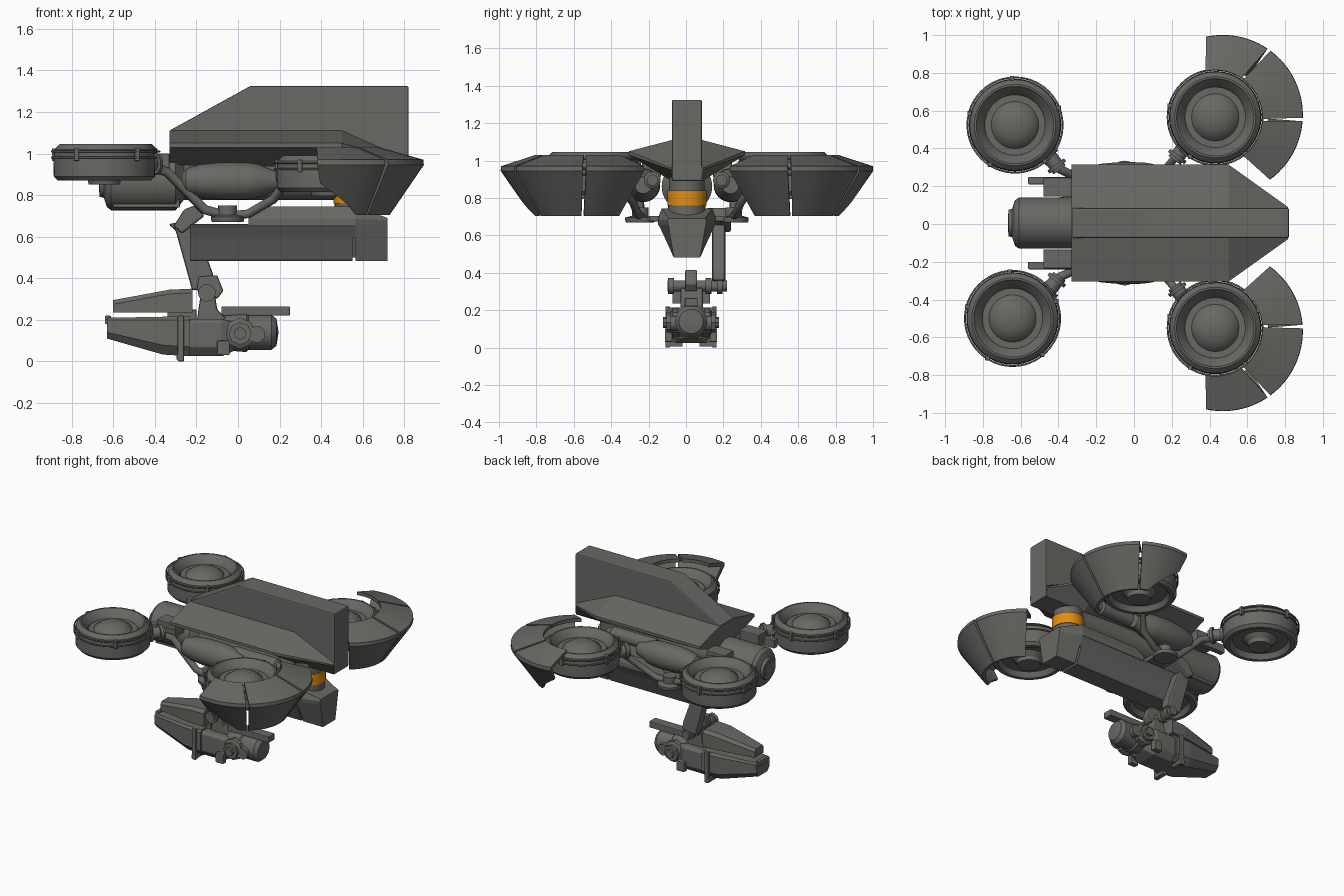
import bpy, bmesh, math
from mathutils import Vector

cube = bpy.data.objects.get("Cube")
if cube:
    bpy.data.objects.remove(cube)


def material(name, rgb):
    m = bpy.data.materials.new(name)
    m.use_nodes = True
    m.diffuse_color = (*rgb, 1)
    bsdf = m.node_tree.nodes["Principled BSDF"]
    bsdf.inputs["Base Color"].default_value = (*rgb, 1)
    bsdf.inputs["Roughness"].default_value = 0.7
    return m


GREY = material("dark grey", (0.138, 0.138, 0.128))
ORANGE = material("orange", (0.75, 0.27, 0.005))
MID = 0.005  # y of the symmetry plane


def loft(name, rings, mat=GREY, bevel=0, smooth=False):
    """Join rings of points into a skin, closing the two ends."""
    bm = bmesh.new()
    vs = [[bm.verts.new(p) for p in ring] for ring in rings]
    n = len(rings[0])
    for a, b in zip(vs, vs[1:]):
        for i in range(n):
            j = (i + 1) % n
            bm.faces.new((a[i], a[j], b[j], b[i]))
    bm.faces.new(vs[0])
    bm.faces.new(vs[-1])
    bmesh.ops.remove_doubles(bm, verts=bm.verts, dist=0.0001)
    bmesh.ops.recalc_face_normals(bm, faces=bm.faces)
    me = bpy.data.meshes.new(name)
    bm.to_mesh(me)
    bm.free()
    ob = bpy.data.objects.new(name, me)
    bpy.context.collection.objects.link(ob)
    me.materials.append(mat)
    if bevel:
        mod = ob.modifiers.new("soft edge", "BEVEL")
        mod.width, mod.segments = bevel, 2
    if smooth:
        bpy.ops.object.select_all(action="DESELECT")
        ob.select_set(True)
        bpy.context.view_layer.objects.active = ob
        bpy.ops.object.shade_smooth_by_angle(angle=math.radians(32))
    return ob


def lathe(name, profile, origin, axis, mat=GREY, n=40):
    """Turn (radius, distance) pairs around an axis through origin."""
    q = Vector((0, 0, 1)).rotation_difference(Vector(axis))
    o = Vector(origin)
    rings = [[o + q @ Vector((r * math.cos(t), r * math.sin(t), h))
              for t in (math.tau * i / n for i in range(n))] for r, h in profile]
    return loft(name, rings, mat, smooth=True)


def rod(name, a, b, r, mat=GREY, n=24):
    d = Vector(b) - Vector(a)
    return lathe(name, [(r, 0), (r, d.length)], a, d.normalized(), mat, n)


def prism(name, outline, y0, y1, bevel=0):
    """Extrude an xz outline across y."""
    return loft(name, [[(x, y, z) for x, z in outline] for y in (y0, y1)], bevel=bevel)


def box(name, lo, hi, bevel=0.005):
    return prism(name, [(lo[0], lo[2]), (hi[0], lo[2]), (hi[0], hi[2]), (lo[0], hi[2])],
                 lo[1], hi[1], bevel)


def section(x, half):
    """Mirror a half section of (y, z) about the symmetry plane."""
    return [(x, MID + y, z) for y, z in half] + [(x, MID - y, z) for y, z in reversed(half)]


def tube(name, pts, r):
    cu = bpy.data.curves.new(name, "CURVE")
    cu.dimensions, cu.bevel_depth, cu.bevel_resolution, cu.use_fill_caps = "3D", r, 3, True
    sp = cu.splines.new("POLY")
    sp.points.add(len(pts) - 1)
    for p, co in zip(sp.points, pts):
        p.co = (*co, 1)
    cu.materials.append(GREY)
    bpy.context.collection.objects.link(bpy.data.objects.new(name, cu))


# Upper hull and tall fin
loft("hull", [
    section(-0.33, [(0.08, 1.11), (0.31, 1.05), (0.31, 1.03), (0.08, 0.95)]),
    section(0.5, [(0.08, 1.11), (0.31, 1.05), (0.31, 1.03), (0.08, 0.89)]),
    section(0.815, [(0.08, 0.97), (0.085, 0.96), (0.085, 0.95), (0.08, 0.89)])])
prism("fin", [(-0.33, 1.0), (-0.33, 1.11), (0.06, 1.325), (0.82, 1.325), (0.82, 0.89), (0.5, 0.89)],
      MID - 0.08, MID + 0.08, 0.008)

# Central body with the sensor nose
lathe("nose", [(0.07, -0.665), (0.075, -0.645), (0.12, -0.63), (0.135, -0.61), (0.135, -0.3),
               (0.085, -0.26), (0.085, 0.5)], (0, MID, 0.862), (1, 0, 0))
lathe("nose_lens", [(0.05, -0.668), (0.05, -0.64)], (0, MID, 0.862), (1, 0, 0))
for s in (-1, 1):
    box("nose_rail", (-0.6, MID + s * 0.065 - 0.02, 0.74), (-0.28, MID + s * 0.065 + 0.02, 0.78))

# Side pods, arms and brackets
for s in (-1, 1):
    y = lambda v: MID + s * v
    lathe("side_pod", [(0.035, -0.27), (0.06, -0.25), (0.08, -0.18), (0.088, -0.1), (0.09, -0.04),
                       (0.088, 0.05), (0.08, 0.1), (0.055, 0.16), (0.045, 0.2)],
          (0, y(0.233), 0.868), (1, 0, 0))
    lathe("pod_pipe", [(0.045, 0.1), (0.045, 0.44), (0.03, 0.45), (0.03, 0.48)],
          (0, y(0.185), 0.895), (1, 0, 0))
    lathe("arm_pivot", [(0.075, 0.67), (0.08, 0.68), (0.08, 0.695), (0.045, 0.705), (0.045, 0.75)],
          (-0.05, y(0.25), 0), (0, 0, 1))
    box("pivot_bridge", (-0.11, min(y(0), y(0.26)), 0.675), (0.01, max(y(0), y(0.26)), 0.705))
    tube("front_arm", [(-0.05, y(0.24), 0.7), (-0.16, y(0.25), 0.73), (-0.34, y(0.26), 0.91),
                       (-0.42, y(0.3), 0.94), (-0.52, y(0.38), 0.95)], 0.024)
    tube("rear_arm", [(-0.05, y(0.24), 0.7), (0.05, y(0.26), 0.71), (0.17, y(0.29), 0.78),
                      (0.23, y(0.36), 0.86), (0.31, y(0.44), 0.89)], 0.022)
    for px, py, pz, d in ((-0.43, 0.33, 0.95, -1), (0.25, 0.38, 0.89, 1)):
        p = Vector((px, y(py), pz))
        way = Vector((d * 0.6, s * 0.8, 0))
        rod("arm_joint", p - way * 0.06, p + way * 0.06, 0.04, n=16)
        for t in (-0.035, 0.035):
            rod("joint_collar", p + way * (t - 0.01), p + way * (t + 0.01), 0.055, n=16)
    box("front_bracket", (-0.56, y(0.225) - 0.02, 0.9), (-0.33, y(0.225) + 0.02, 0.96))
    box("bracket_lug", (-0.48, y(0.19) - 0.05, 0.91), (-0.33, y(0.19) + 0.05, 1.0))

# Ducted rotors with guard hoops; the rear pair sits lower
DUCT = [(0, 0.85), (0.075, 0.85), (0.08, 0.875), (0.11, 0.905), (0.18, 0.905), (0.2, 0.87),
        (0.225, 0.87), (0.243, 0.89), (0.245, 0.96), (0.24, 1.02), (0.215, 1.045), (0.205, 1.045),
        (0.195, 1.03), (0.165, 1.005), (0.16, 0.99), (0.125, 0.99), (0.12, 1.0), (0.065, 1.035),
        (0, 1.038)]
REAR_DROP = -0.055
for name, cx, cy, dz in (("front_left", -0.63, 0.524, 0), ("front_right", -0.643, -0.5, 0),
                         ("rear_left", 0.43, 0.565, REAR_DROP),
                         ("rear_right", 0.43, -0.55, REAR_DROP)):
    lathe(name + "_rotor", DUCT, (cx, cy, dz), (0, 0, 1), n=48)
    for z in (0.98, 1.01):
        tube(name + "_hoop", [(cx + 0.252 * math.cos(t), cy + 0.252 * math.sin(t), z + dz)
                              for t in (math.tau * i / 48 for i in range(49))], 0.005)
    for k in range(5):
        t = math.tau * (k + 0.3) / 5
        px, py = cx + 0.248 * math.cos(t), cy + 0.248 * math.sin(t)
        box(name + "_clip", (px - 0.012, py - 0.012, 0.965 + dz),
            (px + 0.012, py + 0.012, 1.025 + dz), 0.003)

# Split fenders: the rim and the inner lip turn about different centres
LIP, RIM = (0.43, 0.56), (0.47, 0.572)
for s in (-1, 1):
    for a0, a1 in ((102, 56), (53.5, -2), (-4.5, -54)):
        rings = []
        for i in range(13):
            a = a0 + (a1 - a0) * i / 12
            k = max(0, (a - 68) / 34)  # lower edge lifts toward the inner tip
            c, sn = math.cos(math.radians(a)), math.sin(math.radians(a))
            r, z = 0.26 + 0.1 * k, 0.705 + 0.15 * k
            prof = [(LIP, 0.25, 1.03), (RIM, 0.422, 0.97), (RIM, 0.424, 0.945), (RIM, r, z),
                    (RIM, r - 0.02, z + 0.005), (RIM, 0.395, 0.95), (LIP, 0.25, 1.005)]
            rings.append([(o[0] + pr * c, MID + s * (o[1] + pr * sn), pz) for o, pr, pz in prof])
        loft("rear_fender", rings, smooth=True)

# Rear turntable under the hull
TX = 0.565
rod("turntable_band", (TX, MID, 0.76), (TX, MID, 0.84), 0.105, ORANGE, 40)
rod("turntable_top", (TX, MID, 0.84), (TX, MID, 0.92), 0.095, n=40)
rod("turntable_base", (TX, MID, 0.7), (TX, MID, 0.76), 0.1, n=40)

# Lower keel, a tapered trough in several blocks with a pinched tail
TOP = [(0.155, 0.66), (0.145, 0.645), (0.118, 0.595)]
LOW = [(0.125, 0.61), (0.075, 0.49), (0.068, 0.483)]
loft("keel_deck", [section(x, TOP) for x in (-0.23, 0.565)])
loft("keel_front", [section(x, LOW) for x in (-0.23, 0.55)])
loft("keel_core", [section(x, [(0.1, 0.62), (0.06, 0.5)]) for x in (0.5, 0.6)])
loft("keel_upper", [section(x, [(w, z), (0.155, 0.685), (0.155, 0.655)])
                    for x, w, z in ((0.05, 0.155, 0.69), (0.11, 0.135, 0.745), (0.565, 0.135, 0.745))])
loft("keel_tail", [section(0.565, [(0.135, 0.745), (0.155, 0.685), (0.15, 0.655), (0.07, 0.483)]),
                   section(0.72, [(0.095, 0.69), (0.105, 0.68), (0.1, 0.655), (0.07, 0.483)])])

# Hanging strut for the lower pod
prism("strut", [(-0.335, 0.66), (-0.3, 0.63), (-0.22, 0.34), (-0.11, 0.36), (-0.12, 0.42),
                (-0.2, 0.64), (-0.24, 0.68)], 0.14, 0.21, 0.012)
prism("strut_shoulder", [(-0.31, 0.65), (-0.27, 0.615), (-0.16, 0.7), (-0.21, 0.75), (-0.26, 0.73)],
      0.11, 0.24, 0.01)
rod("wrist", (-0.15, -0.1, 0.33), (-0.15, 0.22, 0.33), 0.03)
for y in (-0.08, 0.02, 0.12, 0.18):
    rod("wrist_collar", (-0.15, y - 0.015, 0.33), (-0.15, y + 0.015, 0.33), 0.042)
prism("wrist_link", [(-0.2, 0.34), (-0.19, 0.41), (-0.1, 0.415), (-0.07, 0.34), (-0.1, 0.3)],
      -0.005, 0.06, 0.008)
prism("neck", [(-0.2, 0.18), (-0.18, 0.32), (-0.11, 0.32), (-0.1, 0.25), (-0.05, 0.2)],
      -0.03, 0.09, 0.01)

# Lower pod body, lofted along x around its own centre line
POD = 0.027


def pod_ring(x, w, z0, z1, c=0.015):
    half = [(w - c, z1), (w, z1 - c), (w, z0 + c * 3), (w - c * 2.5, z0)]
    return [(px, py + POD - MID, pz) for px, py, pz in section(x, half)]


loft("pod_front", [pod_ring(-0.63, 0.075, 0.11, 0.21, 0.01), pod_ring(-0.36, 0.12, 0.033, 0.215),
                   pod_ring(-0.23, 0.125, 0.025, 0.215)])
loft("pod_middle", [pod_ring(-0.235, 0.115, 0.025, 0.205), pod_ring(-0.08, 0.115, 0.025, 0.205),
                    pod_ring(-0.02, 0.09, 0.05, 0.19)], bevel=0.006)
box("pod_nose_lip", (-0.64, POD - 0.05, 0.18), (-0.61, POD + 0.05, 0.22))
lathe("pod_dome", [(0.085, -0.08), (0.095, 0.04), (0.085, 0.05), (0.085, 0.16), (0.065, 0.185),
                   (0, 0.195)], (0, POD, 0.14), (1, 0, 0))
for s in (-1, 1):
    lathe("pod_knob", [(0.075, 0.05), (0.075, 0.1), (0.055, 0.11), (0.055, 0.13), (0.03, 0.13),
                       (0.03, 0.15)], (0.01, POD, 0.135), (0, s, 0), n=8)
    box("pod_clamp", (-0.29, POD + s * 0.125 - 0.012, 0.0), (-0.26, POD + s * 0.125 + 0.012, 0.22))
    box("clamp_foot", (-0.295, POD + s * 0.09 - 0.045, 0.005), (-0.26, POD + s * 0.09 + 0.045, 0.035))
    box("pod_side_block", (-0.1, POD + s * 0.12 - 0.02, 0.03), (-0.04, POD + s * 0.12 + 0.02, 0.1))
    rod("pod_lug", (0.09, POD + s * 0.06, 0.13), (0.09, POD + s * 0.11, 0.13), 0.04, n=16)


# Upper cover and rear rail of the lower pod
def cover_ring(x, w, z):
    half = [(w * 0.75, z), (w, z - 0.02), (w, 0.235)]
    return [(px, py + POD - MID, pz) for px, py, pz in section(x, half)]


loft("pod_cover", [cover_ring(-0.6, 0.05, 0.295), cover_ring(-0.33, 0.095, 0.345),
                   cover_ring(-0.22, 0.1, 0.35)])
box("cover_mount", (-0.34, POD - 0.05, 0.2), (-0.2, POD + 0.05, 0.25))
box("rear_rail", (-0.08, POD - 0.035, 0.22), (0.25, POD + 0.035, 0.265))
